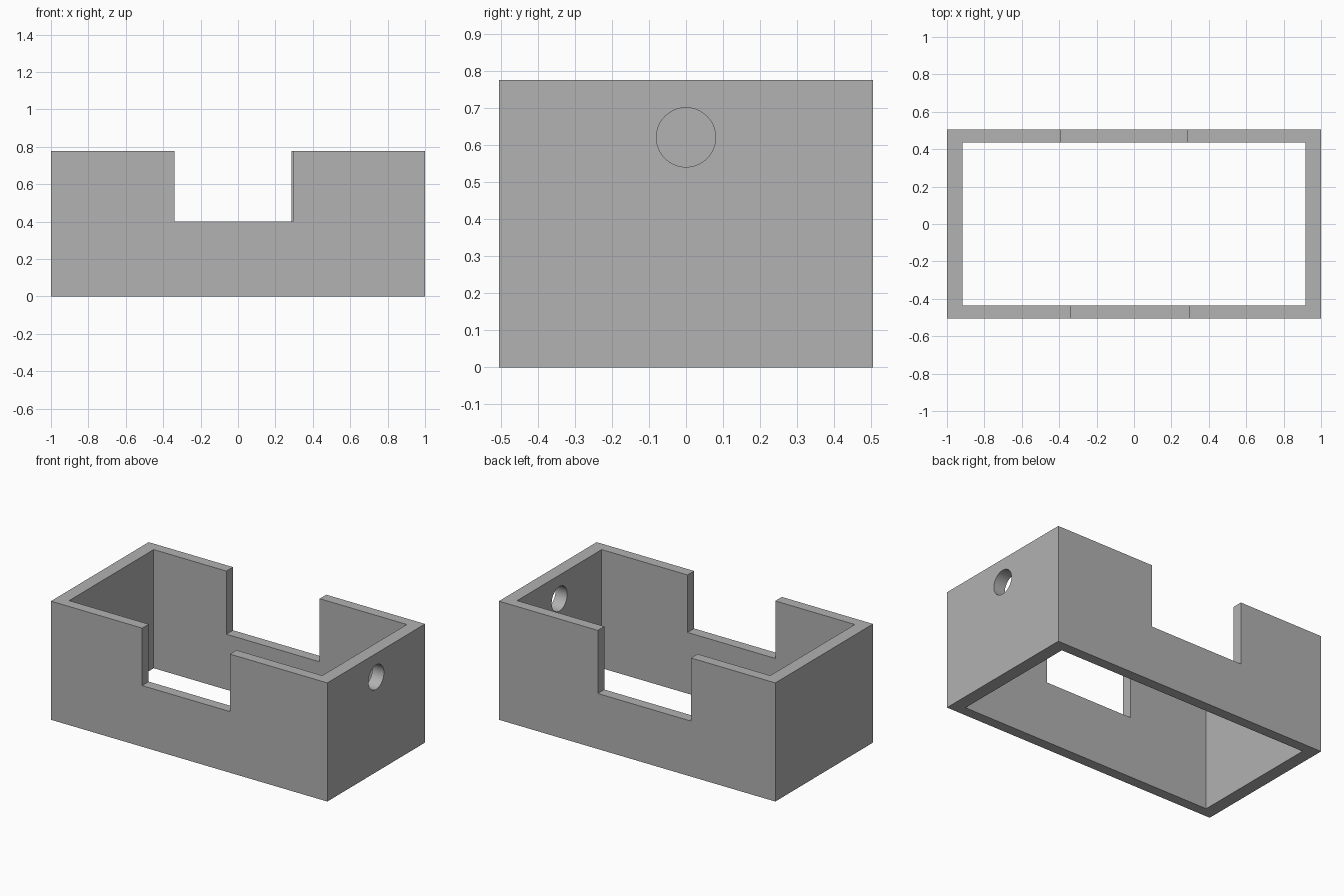
import bpy
import bmesh
import math
from mathutils import Matrix

if "Cube" in bpy.data.objects:
    bpy.data.objects.remove(bpy.data.objects["Cube"], do_unlink=True)

HX, HY, H = 1.0, 0.505, 0.776      # outer half sizes and height
IX, IY = 0.916, 0.437              # inner half sizes

grey = bpy.data.materials.new("plain grey")
colour = (0.445, 0.445, 0.445, 1)
grey.diffuse_color = colour
grey.use_nodes = True
grey.node_tree.nodes["Principled BSDF"].inputs["Base Color"].default_value = colour


def to_object(name, bm):
    mesh = bpy.data.meshes.new(name)
    bm.to_mesh(mesh)
    bm.free()
    mesh.materials.append(grey)
    obj = bpy.data.objects.new(name, mesh)
    bpy.context.collection.objects.link(obj)
    return obj


def box(name, x0, x1, y0, y1, z0, z1):
    bm = bmesh.new()
    centre = Matrix.Translation(((x0 + x1) / 2, (y0 + y1) / 2, (z0 + z1) / 2))
    size = Matrix.Diagonal((x1 - x0, y1 - y0, z1 - z0, 1))
    bmesh.ops.create_cube(bm, size=1, matrix=centre @ size)
    return to_object(name, bm)


def cylinder_x(name, x0, x1, z, radius):
    bm = bmesh.new()
    place = Matrix.Translation(((x0 + x1) / 2, 0, z)) @ Matrix.Rotation(math.pi / 2, 4, "Y")
    bmesh.ops.create_cone(bm, cap_ends=True, segments=64, radius1=radius,
                          radius2=radius, depth=x1 - x0, matrix=place)
    return to_object(name, bm)


# Rectangular sleeve, open at top and bottom
frame = box("box_frame", -HX, HX, -HY, HY, 0, H)

# Openings: the interior, a notch in each long wall, a round hole in one end
cutters = [
    box("interior_cutter", -IX, IX, -IY, IY, -0.2, H + 0.2),
    box("front_notch_cutter", -0.34, 0.295, -HY - 0.1, -IY + 0.1, 0.4, H + 0.1),
    box("back_notch_cutter", -0.39, 0.285, IY - 0.1, HY + 0.1, 0.363, H + 0.1),
    cylinder_x("side_hole_cutter", IX - 0.1, HX + 0.1, 0.621, 0.08),
]
for cutter in cutters:
    cutter.hide_render = True
    cut = frame.modifiers.new(cutter.name, "BOOLEAN")
    cut.operation = "DIFFERENCE"
    cut.solver = "EXACT"
    cut.object = cutter

# Apply the cuts and discard the cutters
bpy.ops.object.select_all(action="DESELECT")
bpy.context.view_layer.objects.active = frame
frame.select_set(True)
for cutter in cutters:
    bpy.ops.object.modifier_apply(modifier=cutter.name)
    bpy.data.objects.remove(cutter, do_unlink=True)

bpy.ops.object.shade_smooth_by_angle(angle=math.radians(30))
